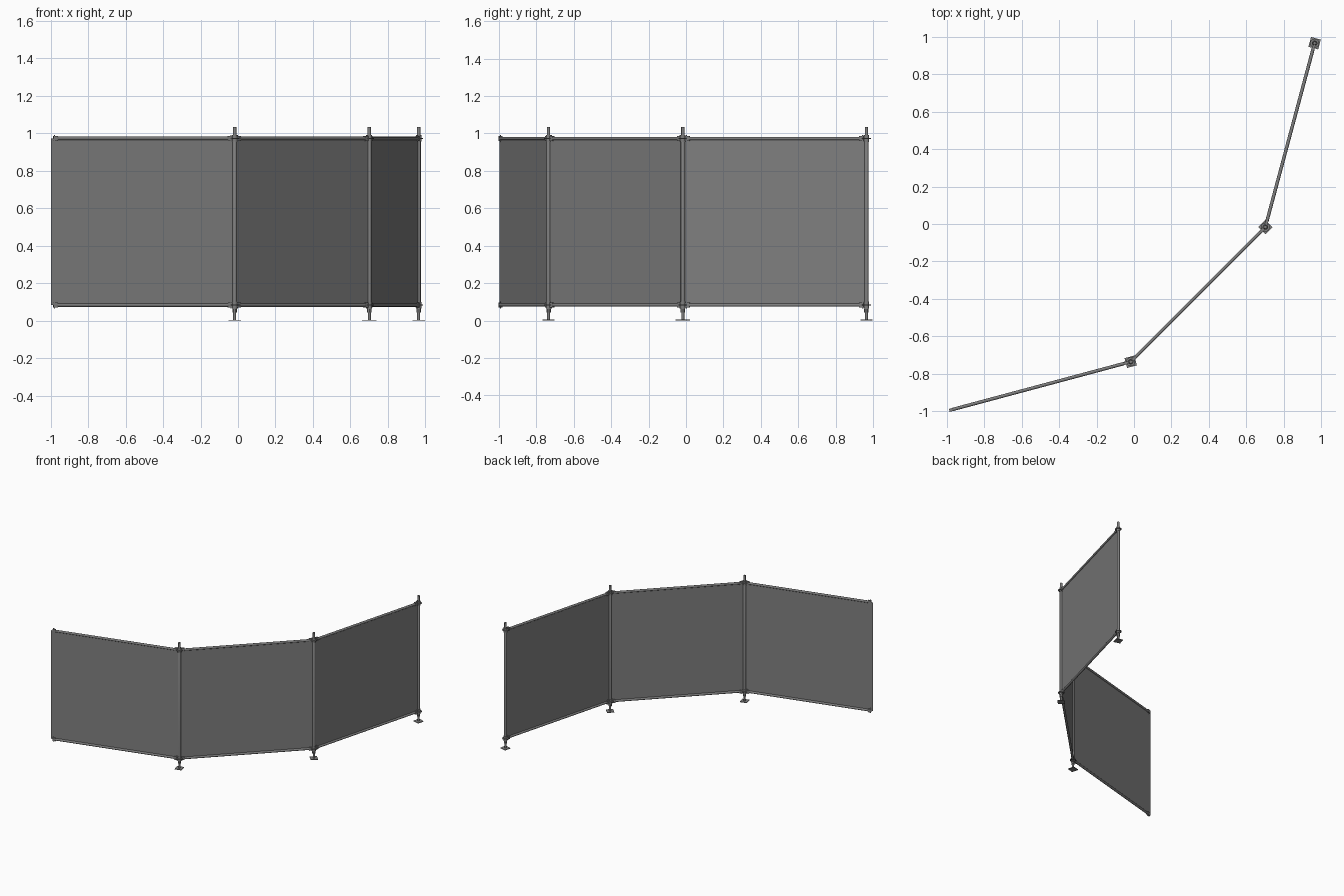
import bpy, bmesh
from math import radians, cos, sin
from mathutils import Matrix, Vector

if "Cube" in bpy.data.objects:
    bpy.data.objects.remove(bpy.data.objects["Cube"])

L = 1.016                       # bay length
Z_RAILS = (0.083, 0.973)        # lower and upper rail heights
ANGLES = [radians(a) for a in (15, 45, 75)]
points = [Vector((-0.999, -0.998, 0))]
for a in ANGLES:
    points.append(points[-1] + L * Vector((cos(a), sin(a), 0)))

dark = bpy.data.materials.new("dark_grey")
dark.diffuse_color = (0.21, 0.21, 0.21, 1)
dark.use_nodes = True
dark.node_tree.nodes["Principled BSDF"].inputs["Base Color"].default_value = dark.diffuse_color


def finish(bm, name, mat, smooth=False):
    me = bpy.data.meshes.new(name)
    bm.to_mesh(me)
    bm.free()
    me.materials.append(dark)
    ob = bpy.data.objects.new(name, me)
    bpy.context.collection.objects.link(ob)
    ob.matrix_world = mat
    if smooth:
        bpy.ops.object.select_all(action='DESELECT')
        ob.select_set(True)
        bpy.context.view_layer.objects.active = ob
        bpy.ops.object.shade_smooth_by_angle(angle=radians(40))
    return ob


def lathe(name, profile, mat, segs=16):
    """Spin (radius, z) points around local z."""
    bm = bmesh.new()
    vs = [bm.verts.new((r, 0, z)) for r, z in profile]
    es = [bm.edges.new(p) for p in zip(vs, vs[1:])]
    bmesh.ops.spin(bm, geom=vs + es, axis=(0, 0, 1), cent=(0, 0, 0),
                   angle=radians(360), steps=segs)
    bmesh.ops.remove_doubles(bm, verts=bm.verts, dist=1e-5)
    bmesh.ops.recalc_face_normals(bm, faces=bm.faces)
    return finish(bm, name, mat, True)


def box(name, size, centre, mat):
    bm = bmesh.new()
    bmesh.ops.create_cube(bm, size=1, matrix=Matrix.Translation(centre)
                          @ Matrix.Diagonal((*size, 1)))
    return finish(bm, name, mat)


for i, a in enumerate(ANGLES):
    # local frame of the bay: x runs along the rail
    bay = Matrix.Translation(points[i]) @ Matrix.Rotation(a, 4, 'Z')

    # thin infill sheet
    bm = bmesh.new()
    bm.faces.new([bm.verts.new((x, 0, z)) for x, z in (
        (0, Z_RAILS[0]), (L, Z_RAILS[0]), (L, Z_RAILS[1]), (0, Z_RAILS[1]))])
    finish(bm, "infill_panel", bay)

    # tubular rails with a coupling head and wedge at both ends
    for z in Z_RAILS:
        along = bay @ Matrix.Translation((0, 0, z)) @ Matrix.Rotation(radians(90), 4, 'Y')
        lathe("rail", [(0, 0.03), (0.009, 0.03), (0.009, L - 0.03), (0, L - 0.03)], along)
        for x, s in ((0, 1), (L, -1)):
            box("rail_head", (0.024, 0.016, 0.026), (x + s * 0.026, 0, z), bay)
            box("rail_wedge", (0.006, 0.004, 0.038), (x + s * 0.02, 0, z), bay)

    # upright at the far end, with a narrower spigot on top
    post = Matrix.Translation(points[i + 1]) @ Matrix.Rotation(a, 4, 'Z')
    lathe("upright", [(0, 0.06), (0.0115, 0.06), (0.0115, 0.985), (0.009, 0.99),
                      (0.009, 1.034), (0, 1.034)], post)
    # flat rosettes and short sleeves where the rails couple
    for z in Z_RAILS:
        lathe("rosette", [(0.011, z - 0.003), (0.024, z - 0.003),
                          (0.024, z + 0.003), (0.011, z + 0.003)], post)
        lathe("coupling_sleeve", [(0.011, z - 0.018), (0.0145, z - 0.018),
                                  (0.0145, z + 0.018), (0.011, z + 0.018)], post)
    # adjustable foot: threaded stem, collar nut and base plate
    lathe("foot_stem", [(0, 0.003), (0.008, 0.003), (0.008, 0.065), (0, 0.065)], post)
    lathe("foot_collar", [(0.007, 0.044), (0.0125, 0.044), (0.0125, 0.062), (0.007, 0.062)], post, 8)
    box("base_plate", (0.054, 0.054, 0.005), (0, 0, 0.0025), post)
